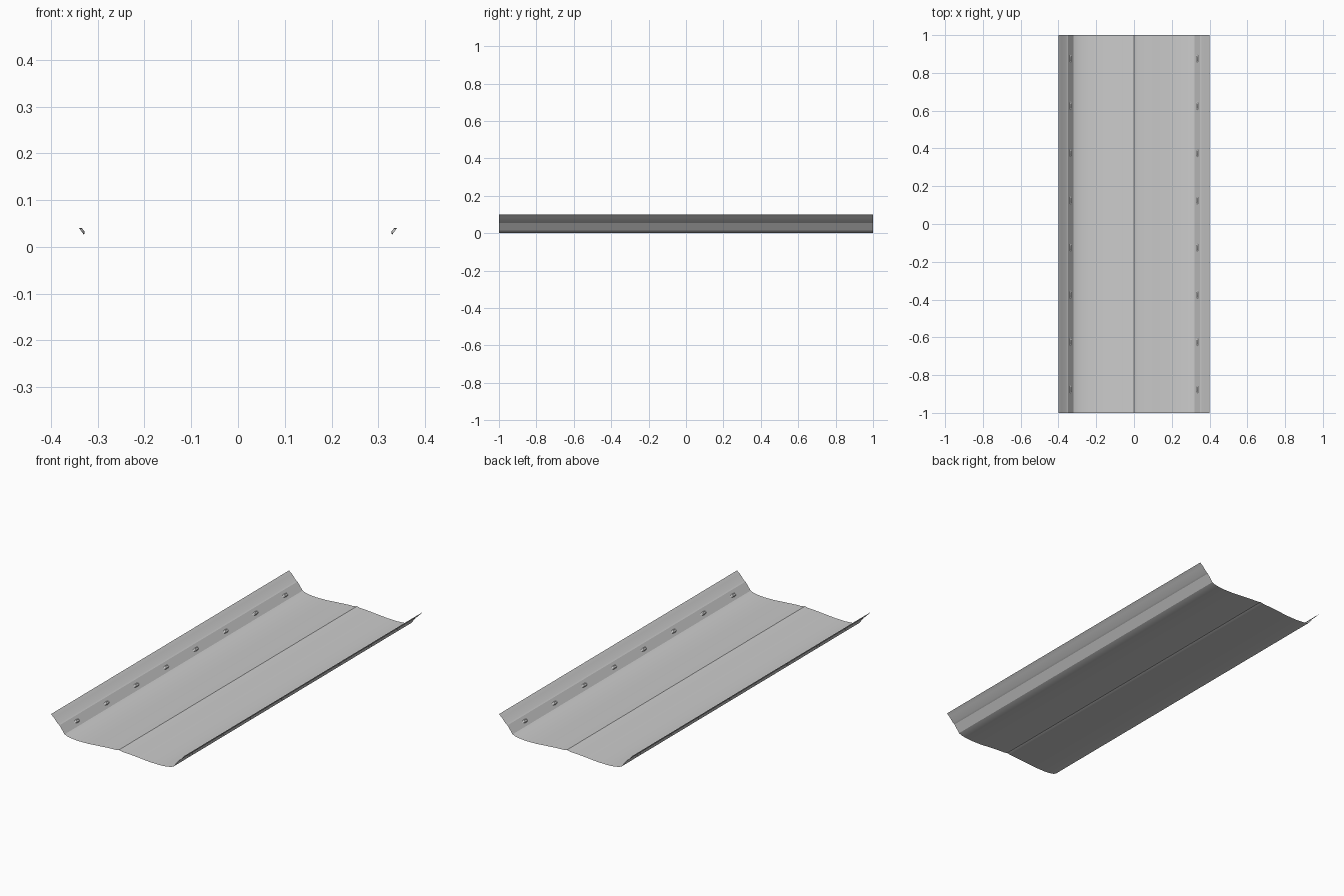
import bpy, bmesh, math
from mathutils import Matrix, Vector

if "Cube" in bpy.data.objects:
    bpy.data.objects.remove(bpy.data.objects["Cube"])

# Half cross-section of the thin sheet, centre ridge to outer lip
HALF = [(0.0, 0.017), (0.005, 0.015), (0.02, 0.012), (0.06, 0.0105), (0.12, 0.006),
        (0.18, 0.001), (0.24, 0.0), (0.28, 0.003), (0.305, 0.008), (0.32, 0.014),
        (0.35, 0.054), (0.359, 0.059), (0.383, 0.086), (0.40, 0.10)]


def add_object(name, bm):
    mesh = bpy.data.meshes.new(name)
    bm.to_mesh(mesh)
    bm.free()
    obj = bpy.data.objects.new(name, mesh)
    bpy.context.collection.objects.link(obj)
    return obj


# Pressed metal sheet: profile extruded along y
profile = [(-x, z) for x, z in reversed(HALF[1:])] + HALF
bm = bmesh.new()
front = [bm.verts.new((x, -1, z)) for x, z in profile]
back = [bm.verts.new((x, 1, z)) for x, z in profile]
for i in range(len(profile) - 1):
    bm.faces.new((front[i], front[i + 1], back[i + 1], back[i]))
sheet = add_object("panel_sheet", bm)
bpy.context.view_layer.objects.active = sheet
sheet.select_set(True)
bpy.ops.object.shade_smooth_by_angle(angle=math.radians(20))
sheet.select_set(False)

# Oval bolt heads seated on the inner faces of both flanges
bm = bmesh.new()
for side in (-1, 1):
    along = Vector((side * 0.03, 0, 0.04)).normalized()
    normal = Vector((-side * 0.04, 0, 0.03)).normalized()
    across = along.cross(normal)
    for y in (-0.875, -0.625, -0.375, -0.125, 0.125, 0.375, 0.625, 0.875):
        centre = Vector((side * 0.3345, y, 0.0333)) + normal * 0.0022
        frame = Matrix((along, across, normal)).transposed().to_4x4()
        place = Matrix.Translation(centre) @ frame @ Matrix.Diagonal((0.009, 0.024, 1, 1))
        bmesh.ops.create_cone(bm, cap_ends=True, segments=12, radius1=1, radius2=0.55,
                              depth=0.005, matrix=place)
bmesh.ops.recalc_face_normals(bm, faces=bm.faces)
add_object("flange_bolts", bm)
